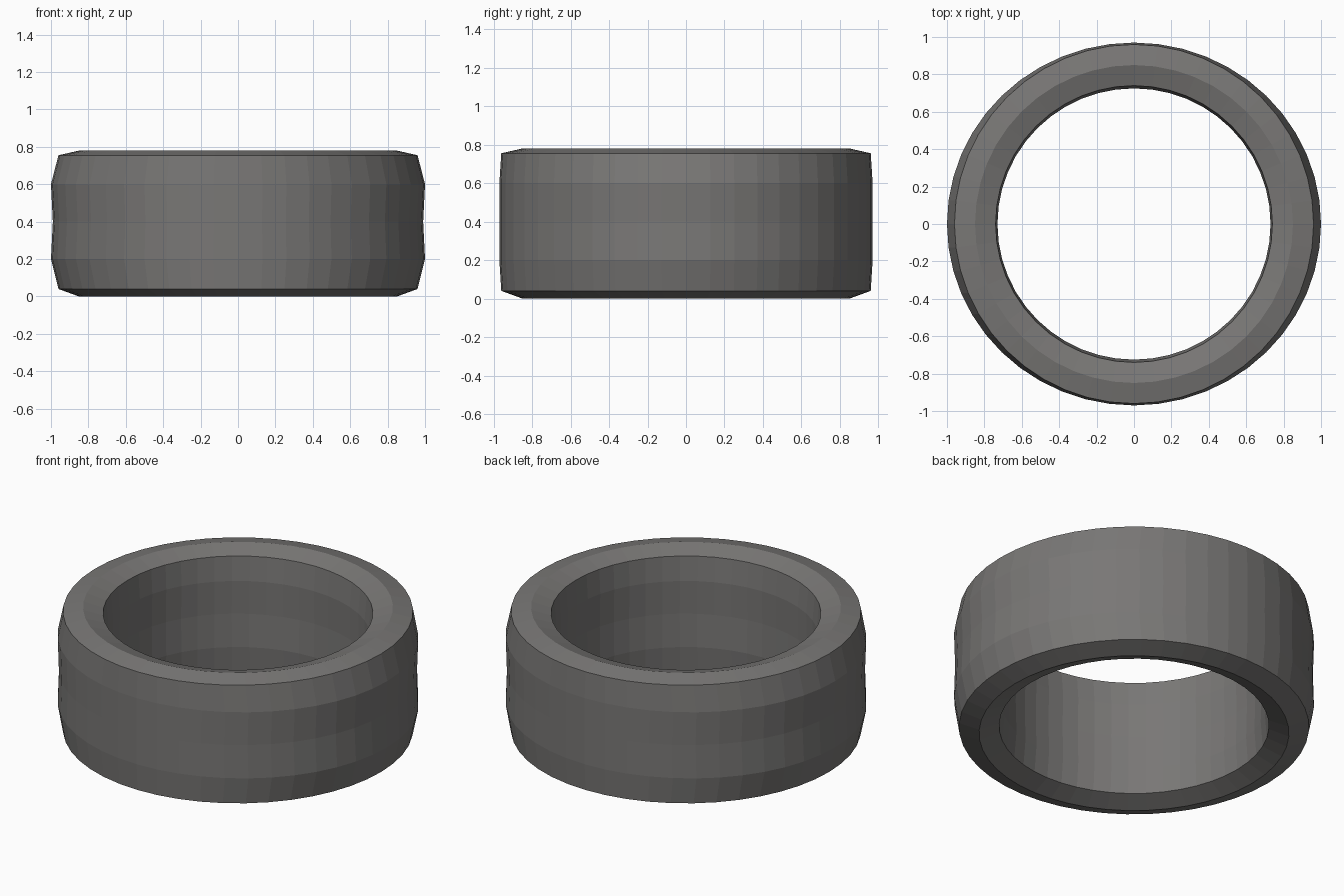
import bpy, bmesh, math

if "Cube" in bpy.data.objects:
    bpy.data.objects.remove(bpy.data.objects["Cube"])

SIDES = 48
# Closed cross-section: (radius in x, radius in y, height)
PROFILE = [
    (0.85, 0.85, 0.0), (0.96, 0.96, 0.04), (1.0, 0.97, 0.20), (0.99, 0.97, 0.40),
    (1.0, 0.97, 0.60), (0.96, 0.96, 0.755), (0.85, 0.85, 0.78),
    (0.74, 0.74, 0.745), (0.73, 0.725, 0.60), (0.735, 0.73, 0.40),
    (0.73, 0.725, 0.20), (0.74, 0.74, 0.045),
]

# Ring band, swept around z
bm = bmesh.new()
rings = []
for i in range(SIDES):
    a = math.tau * i / SIDES
    rings.append([bm.verts.new((rx * math.cos(a), ry * math.sin(a), z)) for rx, ry, z in PROFILE])
n = len(PROFILE)
for i in range(SIDES):
    r0, r1 = rings[i], rings[(i + 1) % SIDES]
    for j in range(n):
        k = (j + 1) % n
        bm.faces.new((r0[j], r1[j], r1[k], r0[k]))
bmesh.ops.recalc_face_normals(bm, faces=bm.faces)
mesh = bpy.data.meshes.new("ring_band")
bm.to_mesh(mesh)
bm.free()

# Dark warm grey
grey = bpy.data.materials.new("dark_grey")
grey.diffuse_color = (0.19, 0.185, 0.18, 1)
grey.use_nodes = True
grey.node_tree.nodes["Principled BSDF"].inputs["Base Color"].default_value = grey.diffuse_color
mesh.materials.append(grey)
ring = bpy.data.objects.new("ring_band", mesh)
bpy.context.collection.objects.link(ring)
